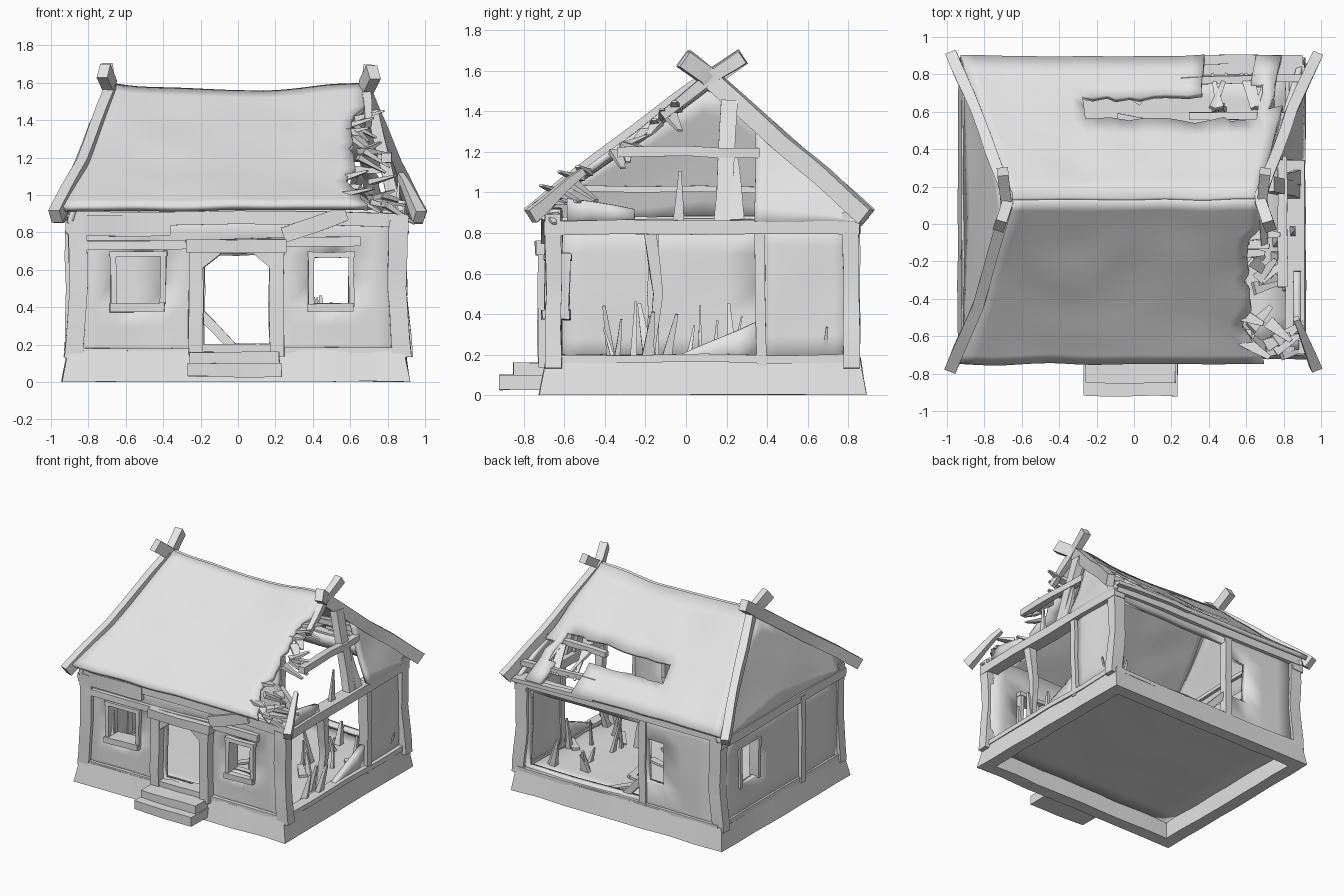
import bpy, bmesh, math, random
from mathutils import Vector, noise

random.seed(4)
if "Cube" in bpy.data.objects:
    bpy.data.objects.remove(bpy.data.objects["Cube"])

GREY = (0.78, 0.78, 0.78, 1)
mat = bpy.data.materials.new("weathered grey")
mat.use_nodes = True
mat.diffuse_color = GREY
mat.node_tree.nodes["Principled BSDF"].inputs["Base Color"].default_value = GREY


def lerp(a, b, t):
    return a + (b - a) * t


def steps(a, b, n):
    return [lerp(a, b, i / n) for i in range(n + 1)]


def finish(name, bm, thick=0, wob=0.012):
    """Warp the part with shared noise, thicken sheets, shade."""
    bmesh.ops.remove_doubles(bm, verts=bm.verts, dist=0.0005)
    bmesh.ops.recalc_face_normals(bm, faces=bm.faces)
    for v in bm.verts:
        v.co += noise.noise_vector(v.co * 3.5) * wob
        v.co.z = max(v.co.z, 0)
    me = bpy.data.meshes.new(name)
    bm.to_mesh(me)
    bm.free()
    me.materials.append(mat)
    ob = bpy.data.objects.new(name, me)
    bpy.context.collection.objects.link(ob)
    if thick:
        m = ob.modifiers.new("thickness", "SOLIDIFY")
        m.thickness, m.offset = thick, 0
        m.use_even_offset = True
    bpy.ops.object.select_all(action="DESELECT")
    ob.select_set(True)
    bpy.context.view_layer.objects.active = ob
    bpy.ops.object.shade_smooth_by_angle(angle=math.radians(35))


def sheet(name, us, vs, point, keep=lambda u, v: True, thick=0.04, wob=0.012):
    """Grid surface with cells dropped where keep() is false."""
    bm = bmesh.new()
    g = [[bm.verts.new(point(u, v)) for v in vs] for u in us]
    for i in range(len(us) - 1):
        for j in range(len(vs) - 1):
            if keep((us[i] + us[i + 1]) / 2, (vs[j] + vs[j + 1]) / 2):
                bm.faces.new((g[i][j], g[i + 1][j], g[i + 1][j + 1], g[i][j + 1]))
    bmesh.ops.delete(bm, geom=[v for v in bm.verts if not v.link_faces], context="VERTS")
    finish(name, bm, thick, wob)


def beam(name, pts, w, h, tip=1.0, seg=4, wob=0.012):
    """Square timber swept along points."""
    pts = [Vector(p) for p in pts]
    path = [a.lerp(b, k / seg) for a, b in zip(pts, pts[1:]) for k in range(seg)] + [pts[-1]]
    bm, rings = bmesh.new(), []
    for i, p in enumerate(path):
        d = (path[min(i + 1, len(path) - 1)] - path[max(i - 1, 0)]).normalized()
        ref = Vector((0, 0, 1)) if abs(d.z) < 0.9 else Vector((0, 1, 0))
        s = d.cross(ref).normalized()
        t = s.cross(d)
        k = lerp(1, tip, i / (len(path) - 1)) / 2
        rings.append([bm.verts.new(p + s * w * a * k + t * h * b * k)
                      for a, b in ((-1, -1), (1, -1), (1, 1), (-1, 1))])
    for a, b in zip(rings, rings[1:]):
        for i in range(4):
            bm.faces.new((a[i], a[(i + 1) % 4], b[(i + 1) % 4], b[i]))
    bm.faces.new(rings[0])
    bm.faces.new(rings[-1])
    finish(name, bm, 0, wob)


def block(name, x0, x1, y0, y1, z0, z1):
    beam(name, [(x0, (y0 + y1) / 2, (z0 + z1) / 2), (x1, (y0 + y1) / 2, (z0 + z1) / 2)], y1 - y0, z1 - z0)


# foundation ring with a tapered cross-section, and floor slab
SECTION = [(0, 0), (0.03, 0.17), (0.1, 0.17), (0.1, 0), (0, 0)]
CORNERS = [(-1, -1), (1, -1), (1, 1), (-1, 1)]


def ring(u, v):
    inset, z = SECTION[v]
    p = Vector(CORNERS[int(u) % 4]).lerp(Vector(CORNERS[int(u + 1) % 4]), u % 1)
    return (-0.01 + p.x * (0.93 - inset), 0.083 + p.y * (0.805 - inset), z)


sheet("foundation", steps(0, 4, 32), range(5), ring, thick=0)
sheet("floor", steps(-0.86, 0.84, 10), steps(-0.65, 0.81, 10), lambda u, v: (u, v, 0.155), thick=0.04)

# steps
block("lower_step", -0.27, 0.23, -0.92, -0.7, 0.03, 0.1)
block("upper_step", -0.26, 0.22, -0.85, -0.66, 0.08, 0.16)


# walls
def inside(u, v, holes):
    return any(a < u < b and c < v < d for a, b, c, d in holes)


def wall(name, us, vs, holes, at):
    sheet(name, us, vs, at, lambda u, v: not inside(u, v, holes), 0.05)


front_u = [-0.88, -0.76, -0.65, -0.52, -0.4, -0.28, -0.18, 0, 0.17, 0.28, 0.4, 0.5, 0.6, 0.74, 0.88]
wall("front_wall", front_u, [0.15, 0.2, 0.3, 0.42, 0.55, 0.68, 0.8, 0.92],
     [(-0.65, -0.4, 0.42, 0.68), (0.4, 0.6, 0.42, 0.68), (-0.18, 0.17, 0.2, 0.68)],
     lambda u, v: (u, -0.64, v))
wall("back_wall", [-0.88, -0.7, -0.55, -0.39, -0.25, -0.19, 0, 0.2, 0.4, 0.6, 0.8, 0.88],
     [0.15, 0.2, 0.36, 0.5, 0.7, 0.8, 0.9],
     [(-0.39, -0.25, 0.36, 0.7), (-0.19, 0.8, 0.2, 0.8)], lambda u, v: (u, 0.81, v))
wall("right_wall", [-0.65, -0.5, -0.3, -0.16, 0, 0.2, 0.38, 0.6, 0.7, 0.82], [0.15, 0.28, 0.4, 0.55, 0.7, 0.88],
     [(0.38, 0.6, 0.4, 0.7)], lambda u, v: (-0.87, u, v))
sheet("left_wall_panel", steps(0.36, 0.82, 5), steps(0.15, 0.88, 5), lambda u, v: (0.85, u, v))
sheet("left_wall_stub", steps(-0.1, 0.36, 4), steps(0, 1, 2),
      lambda u, v: (0.85, u, 0.15 + v * lerp(0.02, 0.22, (u + 0.1) / 0.46)))
sheet("left_wall_scrap", steps(-0.58, -0.25, 3), steps(0, 1, 2),
      lambda u, v: (0.87, u, 0.85 + v * lerp(0.12, 0.07, (u + 0.58) / 0.33)))
beam("back_wall_brace", [(-0.22, 0.8, 0.38), (-0.02, 0.8, 0.18)], 0.04, 0.05)

# corner posts and middle posts
for sx in (-1, 1):
    for y in (-0.655, 0.815):
        beam("corner_post", [(sx * 0.88, y, 0.13), (sx * 0.85, y, 0.5), (sx * 0.86, y, 0.9)], 0.1, 0.08)
beam("right_middle_post", [(-0.88, -0.16, 0.15), (-0.88, -0.16, 0.84)], 0.09, 0.05)
beam("left_middle_post", [(0.86, 0.37, 0.15), (0.86, 0.36, 0.82)], 0.08, 0.05)
beam("left_broken_post", [(0.86, -0.18, 0.82), (0.86, -0.14, 0.5), (0.84, -0.17, 0.2)], 0.07, 0.06, 0.6)
beam("back_post", [(-0.21, 0.82, 0.15), (-0.21, 0.82, 0.84)], 0.06, 0.06)

# wall plates and sills
for x in (-0.87, 0.86):
    beam("side_beam", [(x, -0.7, 0.83), (x, 0.86, 0.83)], 0.1, 0.07)
    beam("side_sill", [(x, -0.68, 0.18), (x, 0.85, 0.18)], 0.08, 0.04)
for y in (-0.66, 0.83):
    beam("long_beam", [(-0.9, y, 0.88), (0.9, y, 0.87)], 0.07, 0.07)
    beam("long_sill", [(-0.88, y, 0.17), (0.88, y, 0.17)], 0.06, 0.03)
beam("front_rail", [(-0.86, -0.67, 0.73), (0.66, -0.67, 0.75)], 0.05, 0.05)
beam("front_plank_left", [(-0.82, -0.68, 0.84), (-0.36, -0.68, 0.84)], 0.04, 0.11)
beam("front_plank_right", [(0.24, -0.7, 0.78), (0.58, -0.7, 0.9)], 0.03, 0.08)
beam("gable_rail", [(-0.83, -0.55, 1.02), (-0.83, 0.7, 1.01)], 0.04, 0.03)

# door frame
for x, s in ((-0.225, 1), (0.21, -1)):
    beam("door_post", [(x, -0.68, 0.14), (x, -0.68, 0.72)], 0.075, 0.1)
    beam("door_bracket", [(x, -0.69, 0.62), (x + s * 0.11, -0.69, 0.71)], 0.07, 0.06)
block("door_lintel", -0.28, 0.26, -0.74, -0.62, 0.69, 0.76)
block("door_threshold", -0.26, 0.24, -0.72, -0.6, 0.15, 0.2)

# window frames, running through the wall
for x0, x1 in ((-0.665, -0.4), (0.39, 0.61)):
    for x in (x0, x1):
        beam("window_jamb", [(x, -0.635, 0.4), (x, -0.635, 0.7)], 0.03, 0.12)
    block("window_sill", x0 - 0.02, x1 + 0.01, -0.71, -0.57, 0.375, 0.42)
    block("window_head", x0 - 0.02, x1 + 0.02, -0.7, -0.57, 0.67, 0.7)
for y in (0.37, 0.61):
    beam("side_window_jamb", [(-0.87, y, 0.39), (-0.87, y, 0.71)], 0.08, 0.03)

# roof slopes: the front one has a ragged end, the back one a hole
rag = [random.uniform(-0.035, 0.035) for _ in range(19)]


def front_roof(u, v):
    r = 0.57 + 0.09 * v + 0.6 * max(0, 0.25 - v) + rag[round(v * 18)]
    return (lerp(-0.93 + 0.27 * v, r, u), lerp(-0.74, 0.13, v),
            lerp(0.93, 1.55, v) - 0.02 * math.sin(math.pi * v) + 0.035 * (2 * u - 1) ** 2 * v)


def back_roof(u, v):
    j = random.uniform(-0.015, 0.015) if 0.2 < v < 0.5 and u > 0.35 else 0
    return (lerp(-0.93 + 0.27 * v, 0.86 - 0.2 * v, u) + j, lerp(0.89, 0.13, v) + j,
            lerp(0.91, 1.55, v) - 0.02 * math.sin(math.pi * v) + 0.035 * (2 * u - 1) ** 2 * v)


def back_keep(u, v):
    x = back_roof(u, v)[0]
    return not (-0.28 < x < 0.66 and 0.28 < v < 0.45) and not (0.35 < x < 0.66 and v < 0.3) and not (x > 0.75 and v < 0.45)


sheet("front_roof", steps(0, 1, 20), steps(0, 1, 18), front_roof, thick=0.035)
sheet("back_roof", steps(0, 1, 26), [0, 0.1, 0.2, 0.28, 0.36, 0.45, 0.55, 0.65, 0.75, 0.87, 1],
      back_roof, back_keep, 0.035)


# leaning gables
def gable(name, side, y0, y1):
    def at(u, v):
        top = max(0.86, min(0.92 + (u + 0.72) * 0.73, 0.87 + (0.88 - u) * 0.89))
        z = lerp(0.85, top, v)
        return (side * (0.9 - 0.33 * (z - 0.85)), u, z)
    sheet(name, steps(y0, y1, 12), steps(0, 1, 6), at, thick=0.03)


gable("right_gable", -1, -0.7, 0.87)
gable("left_gable_remnant", 1, 0.34, 0.87)

# crossing barge rafters, the front one on the left broken in two
beam("front_rafter", [(-0.97, -0.77, 0.89), (-0.83, -0.42, 1.16), (-0.68, 0.1, 1.55), (-0.7, 0.28, 1.67)], 0.06, 0.08)
beam("broken_rafter_top", [(0.7, 0.28, 1.67), (0.68, 0.1, 1.55), (0.7, -0.12, 1.38)], 0.06, 0.07, 0.6)
beam("broken_rafter_end", [(0.97, -0.77, 0.89), (0.86, -0.5, 1.1)], 0.06, 0.07, 0.5)
for s in (-1, 1):
    beam("back_rafter", [(s * 0.97, 0.89, 0.88), (s * 0.84, 0.6, 1.14), (s * 0.67, 0.13, 1.55),
                         (s * 0.72, -0.01, 1.66)], 0.06, 0.09)

# exposed roof timbers at the ruined end
beam("collar_beam", [(0.8, -0.34, 1.2), (0.79, 0.36, 1.2)], 0.05, 0.05)
beam("king_post", [(0.86, 0.18, 0.84), (0.72, 0.21, 1.45)], 0.06, 0.08)
beam("king_post_splint", [(0.87, 0.25, 0.86), (0.79, 0.24, 1.2)], 0.04, 0.08, 0.3)
beam("back_purlin", [(0.25, 0.76, 1.0), (0.9, 0.78, 0.98)], 0.04, 0.04)
beam("high_purlin", [(0.3, 0.58, 1.13), (0.84, 0.58, 1.14)], 0.04, 0.04)
beam("eave_board", [(0.2, 0.87, 0.91), (0.9, 0.88, 0.89)], 0.05, 0.03)

# splintered battens along the torn roof edge
for i in range(20):
    t = random.random() ** 1.3 * 0.9
    y, z = lerp(-0.72, 0.1, t), lerp(0.93, 1.52, t)
    x = random.uniform(0.58, 0.8 - 0.17 * t)
    L = random.uniform(0.1, 0.22)
    beam("roof_splinter", [(x, y, z), (x + L * 0.7, y + random.uniform(-0.1, 0.12), z + random.uniform(-0.1, 0.05))],
         0.07, 0.03, 0.35, 2)
for i in range(6):
    x = random.uniform(0.4, 0.7)
    beam("back_splinter", [(x, 0.62, 1.13), (x + random.uniform(-0.1, 0.1), 0.8, 0.97)], 0.04, 0.02, 0.4, 2)

# shards standing on the floor and lying rubble
for i in range(20):
    x, y = random.uniform(0.3, 0.84), random.uniform(-0.55, 0.7)
    tip = (x + random.uniform(-0.08, 0.08), y + random.uniform(-0.06, 0.06), random.uniform(0.28, 0.46))
    beam("floor_shard", [(x, y, 0.15), tip], random.uniform(0.02, 0.06), random.uniform(0.02, 0.07), 0.3, 2)
for i in range(10):
    x, y, a = random.uniform(0, 0.7), random.uniform(-0.4, 0.7), random.uniform(0, 6)
    beam("fallen_plank", [(x, y, 0.19), (x + 0.2 * math.cos(a), y + 0.2 * math.sin(a), 0.19)], 0.06, 0.02, 0.7, 2)
beam("hanging_shard", [(0.85, -0.04, 0.84), (0.86, -0.03, 1.1)], 0.03, 0.06, 0.2, 2)
